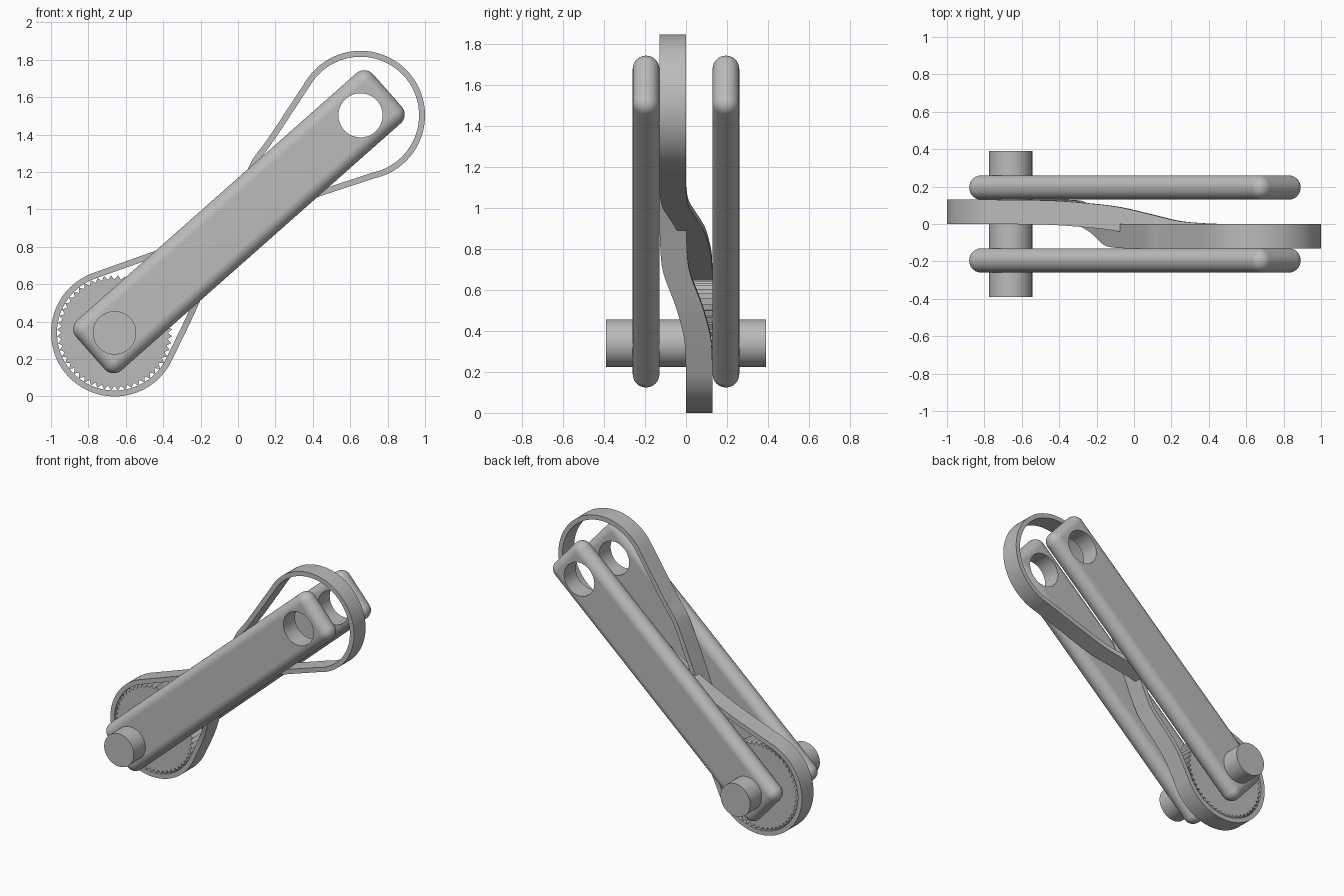
import bpy, bmesh, math
from mathutils import Vector

cube = bpy.data.objects.get("Cube")
if cube:
    bpy.data.objects.remove(cube, do_unlink=True)

LOW = Vector((-0.66, 0, 0.34))      # lower pivot
HIGH = Vector((0.655, 0, 1.503))    # upper pivot
TILT = math.atan2(HIGH.z - LOW.z, HIGH.x - LOW.x)
WIDTH = 0.13                        # thickness of every layer along y

grey = bpy.data.materials.new("plain_grey")
grey.use_nodes = True
grey.diffuse_color = (0.5, 0.5, 0.5, 1)
grey.node_tree.nodes["Principled BSDF"].inputs["Base Color"].default_value = (0.5, 0.5, 0.5, 1)


def activate(obj):
    bpy.ops.object.select_all(action='DESELECT')
    obj.select_set(True)
    bpy.context.view_layer.objects.active = obj


def finish(obj, angle=30):
    if not obj.data.materials:
        obj.data.materials.append(grey)
    activate(obj)
    bpy.ops.object.shade_smooth_by_angle(angle=math.radians(angle))


def mesh_object(name, bm):
    bmesh.ops.recalc_face_normals(bm, faces=bm.faces)
    mesh = bpy.data.meshes.new(name)
    bm.to_mesh(mesh)
    bm.free()
    obj = bpy.data.objects.new(name, mesh)
    bpy.context.collection.objects.link(obj)
    return obj


def cylinder(name, centre, radius, depth):
    bpy.ops.mesh.primitive_cylinder_add(vertices=64, radius=radius, depth=depth,
                                        location=centre, rotation=(math.pi / 2, 0, 0))
    obj = bpy.context.object
    obj.name = name
    return obj


def arm(name, y):
    """Bar with fully rounded edges and a hole at its upper end."""
    bpy.ops.mesh.primitive_cube_add(size=1, location=(0.005, y, 0.934), rotation=(0, -TILT, 0))
    obj = bpy.context.object
    obj.name = name
    obj.scale = (2.12, WIDTH, 0.358)
    bpy.ops.object.transform_apply(location=False, rotation=False, scale=True)
    bevel = obj.modifiers.new("round", 'BEVEL')
    bevel.width, bevel.segments = 0.0645, 10
    cutter = cylinder("hole_cutter", (HIGH.x, y, HIGH.z), 0.118, 0.4)
    cutter.hide_render = True
    hole = obj.modifiers.new("hole", 'BOOLEAN')
    hole.object, hole.solver = cutter, 'EXACT'
    activate(obj)
    bpy.ops.object.modifier_apply(modifier="round")
    bpy.ops.object.modifier_apply(modifier="hole")
    bpy.data.objects.remove(cutter, do_unlink=True)
    finish(obj)
    weighted = obj.modifiers.new("flat_sides", 'WEIGHTED_NORMAL')
    weighted.keep_sharp = True


# Two arms and the pin through their lower ends
arm("front_arm", -0.195)
arm("back_arm", 0.195)
finish(cylinder("pivot_pin", LOW, 0.116, 0.78))

# Toothed wheel on the pin
TEETH = 52
bm = bmesh.new()
rim = []
for i in range(TEETH * 2):
    a = math.pi * i / TEETH
    r = 0.308 if i % 2 else 0.285
    rim.append(bm.verts.new((LOW.x + r * math.cos(a), 0.001, LOW.z + r * math.sin(a))))
face = bm.faces.new(rim)
ext = bmesh.ops.extrude_face_region(bm, geom=[face])
bmesh.ops.translate(bm, vec=(0, WIDTH - 0.002, 0),
                    verts=[v for v in ext["geom"] if isinstance(v, bmesh.types.BMVert)])
finish(mesh_object("toothed_wheel", bm), 15)


# Crossed belt: two arcs joined by two strands that change layer
def arc(centre, y, radius, start, end, steps=56):
    angles = [math.radians(start + (end - start) * i / steps) for i in range(steps + 1)]
    return [Vector((centre.x + radius * math.cos(a), y, centre.z + radius * math.sin(a)))
            for a in angles]


def strand(points, steps=8):
    """Subdivide a path and soften its bends, leaving the ends fixed."""
    pts = [Vector(p) for p in points]
    path = [a.lerp(b, i / steps) for a, b in zip(pts, pts[1:]) for i in range(steps)] + [pts[-1]]
    for _ in range(8):
        path = [path[0]] + [(a + 2 * b + c) / 4 for a, b, c in zip(path, path[1:], path[2:])] + [path[-1]]
    return path[1:-1]


T = 0.032
Y = WIDTH / 2
low_arc = arc(LOW, Y, 0.324, 110, 335)
high_arc = arc(HIGH, -Y, 0.329, 145, -78)
rising = strand([low_arc[-1], (-0.285, 0.06, 0.37), (-0.21, 0.015, 0.53), (-0.144, -0.055, 0.70),
                 (-0.064, -Y, 0.9), (0.058, -Y, 1.19), (0.096, -Y, 1.27),
                 (0.16, -Y, 1.348), high_arc[0]])
falling = strand([high_arc[-1], (0.43, -Y, 1.085), (0.25, -0.053, 1.018), (0.1, -0.015, 0.962),
                  (-0.1, 0.033, 0.888), (-0.417, 0.062, 0.77), low_arc[0]])
path = low_arc + rising + high_arc + falling

bm = bmesh.new()
rings = []
for i, p in enumerate(path):
    along = path[(i + 1) % len(path)] - path[i - 1]
    side = Vector((-along.z, 0, along.x)).normalized() * T / 2
    half = Vector((0, Y, 0))
    rings.append([bm.verts.new(p + s * side + w * half)
                  for s, w in ((-1, -1), (1, -1), (1, 1), (-1, 1))])
for i, ring in enumerate(rings):
    nxt = rings[(i + 1) % len(rings)]
    for k in range(4):
        j = (k + 1) % 4
        bm.faces.new((ring[k], ring[j], nxt[j], nxt[k]))
finish(mesh_object("crossed_belt", bm))
